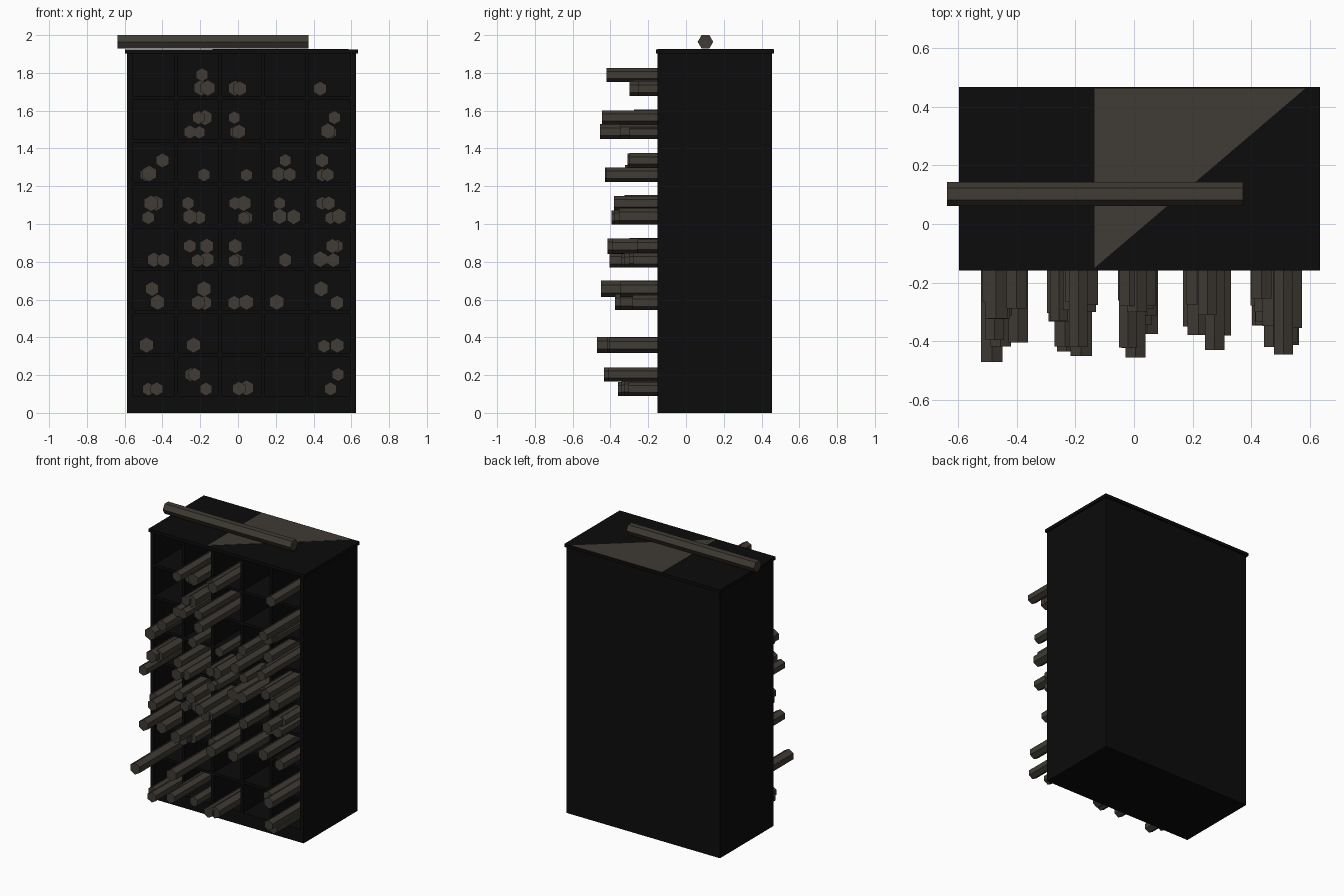
import bpy, bmesh, random
from mathutils import Matrix, Vector

if "Cube" in bpy.data.objects:
    bpy.data.objects.remove(bpy.data.objects["Cube"])

random.seed(4)

def material(name, rgb):
    m = bpy.data.materials.new(name)
    m.diffuse_color = (*rgb, 1)
    m.use_nodes = True
    m.node_tree.nodes["Principled BSDF"].inputs["Base Color"].default_value = m.diffuse_color
    return m

BLACK = material("black wood", (0.0035, 0.0035, 0.0035))
PARCHMENT = material("dark parchment", (0.05, 0.044, 0.035))

def finish(bm, name, mat):
    bmesh.ops.recalc_face_normals(bm, faces=bm.faces)
    me = bpy.data.meshes.new(name)
    bm.to_mesh(me)
    bm.free()
    me.materials.append(mat)
    ob = bpy.data.objects.new(name, me)
    bpy.context.collection.objects.link(ob)
    return ob

def box(name, x0, x1, y0, y1, z0, z1, mat=BLACK):
    bm = bmesh.new()
    size = Matrix.Diagonal((x1 - x0, y1 - y0, z1 - z0, 1))
    mid = Matrix.Translation(((x0 + x1) / 2, (y0 + y1) / 2, (z0 + z1) / 2))
    bmesh.ops.create_cube(bm, size=1, matrix=mid @ size)
    return finish(bm, name, mat)

def scroll(name, start, end, r):
    # six-sided roll between two points
    a, b = Vector(start), Vector(end)
    axis = 'Y' if abs(b.x - a.x) > 0.01 else 'X'
    bm = bmesh.new()
    bmesh.ops.create_cone(bm, cap_ends=True, segments=6, radius1=r, radius2=r,
                          depth=(b - a).length,
                          matrix=Matrix.Translation((a + b) / 2) @ Matrix.Rotation(1.5707963, 4, axis))
    return finish(bm, name, PARCHMENT)

# Cabinet shell
X0, X1, Y0, Y1, T = -0.587, 0.624, -0.15, 0.455, 0.03
FLOOR, STEP, TOP = 0.09, 0.2267, 1.902
box("left_side", X0, X0 + T, Y0, Y1, 0, TOP)
box("right_side", X1 - T, X1, Y0, Y1, 0, TOP)
box("back_panel", X0 + T, X1 - T, Y1 - T, Y1, 0, TOP)
box("base", X0 + T, X1 - T, Y0, Y1 - T, 0, FLOOR)
box("top_board", -0.597, 0.635, -0.158, 0.467, TOP, 1.924)

# Shelves and upright dividers
for i in range(1, 8):
    z = FLOOR + STEP * i
    box(f"shelf_{i}", X0 + T, X1 - T, Y0, Y1 - T, z - 0.02, z)
cell = (X1 - X0 - 2 * T) / 5
for i in range(1, 5):
    x = X0 + T + cell * i
    box(f"divider_{i}", x - 0.01, x + 0.01, Y0, Y1 - T, FLOOR, TOP)

# Scrolls per shelf: centimetres across for the lower and upper layer,
# each with the reach of its longest scroll, which comes first
shelves = [
    ((-43, -47.5, -17, 0.5, 4.5, 49), 0.36, (-23, -25, 53), 0.435),
    ((-48.5, -23.5, 45.5, 52.5), 0.47, (), 0),
    ((4.5, -42.5, -21, -17.5, -2, 20.5, 52.5), 0.375, (-18, -45.5, 44), 0.45),
    ((-39.5, -44.5, -21.5, -16.5, -2, -0.5, 25, 43.5, 50.5), 0.405, (-1.5, -25.5, -16.5, 50, 52.5), 0.415),
    ((-47.5, -25.5, -20.5, 4.5, 3, 22, 29.5, 49, 53.5), 0.395, (48, -46, -43.5, -26.5, -1.5, 3, 22, 44.5), 0.38),
    ((27.5, -48.5, -47, -18, 4.5, 21.5, 44.5, 47.5), 0.43, (25, -40, 44.5), 0.31),
    ((0.5, -25.5, -20.5, -1, 47.5, 49), 0.455, (51, -21, -17.5, -2), 0.445),
    ((1, -19.5, -16, -1.5, 43.5), 0.30, (-19,), 0.42),
]
for row, (low, low_reach, high, high_reach) in enumerate(shelves):
    z = FLOOR + STEP * row
    for layer, xs, reach in (("lower", low, low_reach), ("upper", high, high_reach)):
        for n, x in enumerate(xs):
            r = random.uniform(0.035, 0.044)
            front = reach if n == 0 else random.uniform(0.25, reach - 0.01)
            h = z + (r if layer == "lower" else 0.113)
            scroll(f"scroll_{row + 1}_{layer}_{n + 1}", (x / 100, -front, h), (x / 100, 0.3, h), r)

# Loose scroll lying on top
scroll("top_scroll", (-0.638, 0.103, 1.9645), (0.372, 0.103, 1.9645), 0.041)

# Triangular inlay on the top board
bm = bmesh.new()
f = bm.faces.new([bm.verts.new((x, y, 1.9235)) for x, y in
                  ((-0.135, -0.15), (0.585, 0.463), (-0.135, 0.463))])
ext = bmesh.ops.extrude_face_region(bm, geom=[f])
bmesh.ops.translate(bm, vec=(0, 0, 0.002),
                    verts=[v for v in ext["geom"] if isinstance(v, bmesh.types.BMVert)])
finish(bm, "top_inlay", PARCHMENT)
